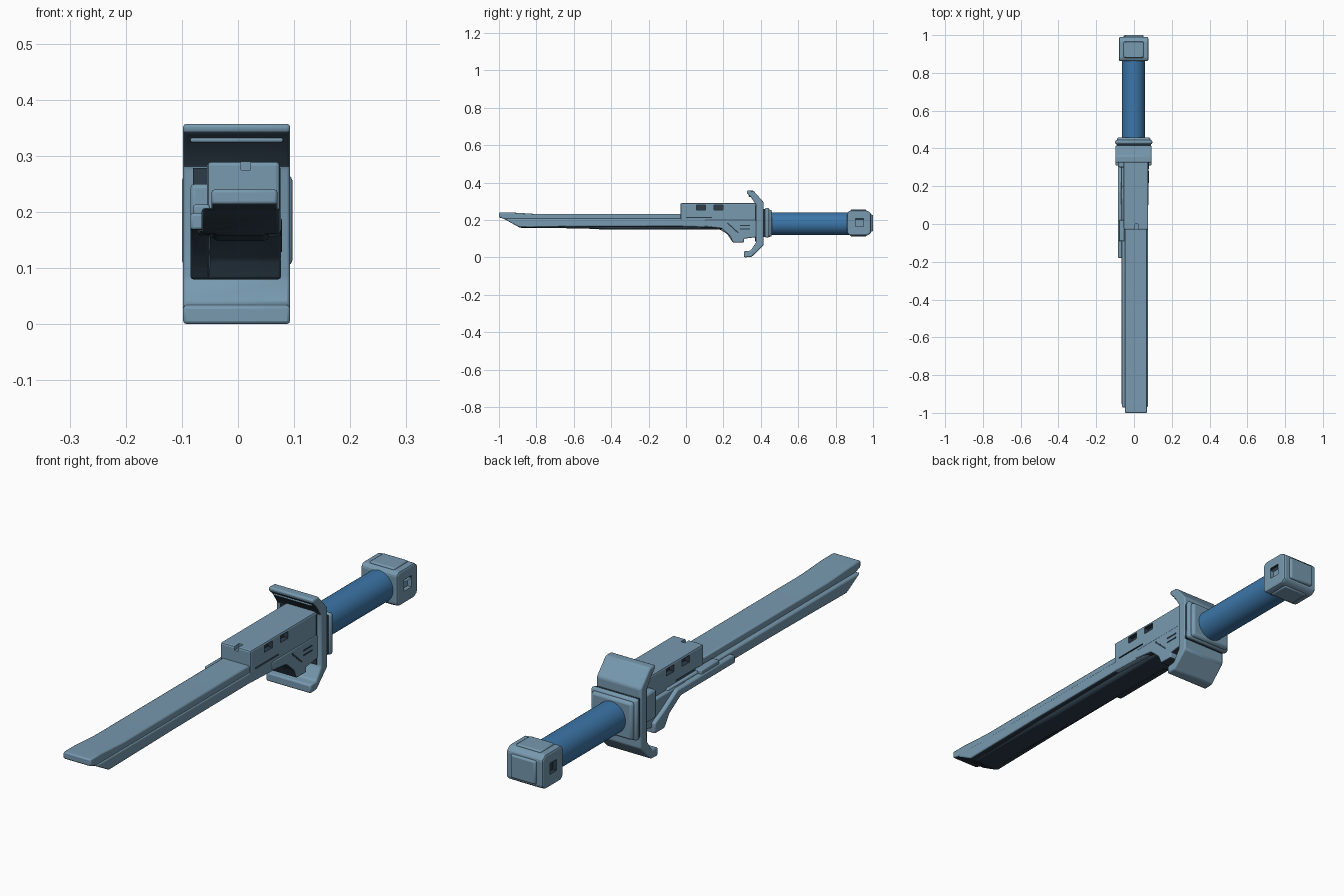
import bpy, bmesh, math
from mathutils import Vector, Matrix

cube = bpy.data.objects.get("Cube")
if cube:
    bpy.data.objects.remove(cube, do_unlink=True)


def material(name, rgb):
    m = bpy.data.materials.new(name)
    m.use_nodes = True
    m.diffuse_color = (*rgb, 1)
    m.node_tree.nodes["Principled BSDF"].inputs["Base Color"].default_value = (*rgb, 1)
    return m


STEEL = material("steel blue", (0.185, 0.32, 0.43))
GRIP = material("grip blue", (0.045, 0.18, 0.39))
DARK = material("dark slate", (0.025, 0.045, 0.065))


def underside(face):
    return face.normal.z < -0.3


def everywhere(face):
    return True


def finish(name, bm, mat=STEEL, bevel=0.0, cutters=(), dark=None):
    """Make the object; faces chosen by the dark rule get the dark material."""
    bmesh.ops.recalc_face_normals(bm, faces=bm.faces)
    for face in bm.faces:
        face.material_index = 1 if dark and dark(face) else 0
    mesh = bpy.data.meshes.new(name)
    bm.to_mesh(mesh)
    bm.free()
    mesh.materials.append(mat)
    mesh.materials.append(DARK)
    ob = bpy.data.objects.new(name, mesh)
    bpy.context.collection.objects.link(ob)
    if bevel:
        mod = ob.modifiers.new("Bevel", 'BEVEL')
        mod.width, mod.segments = bevel, 2
        mod.limit_method, mod.angle_limit = 'ANGLE', math.radians(25)
    for cut in cutters:
        mod = ob.modifiers.new("Cut", 'BOOLEAN')
        mod.object, mod.operation, mod.solver = cut, 'DIFFERENCE', 'EXACT'
    if not cutters:
        bpy.ops.object.select_all(action='DESELECT')
        ob.select_set(True)
        bpy.context.view_layer.objects.active = ob
        bpy.ops.object.shade_smooth_by_angle(angle=math.radians(35))
    return ob


def prism(name, outline, x0, x1, bevel=0.006, cutters=(), dark=None):
    """Side outline of (y, z) points pushed across x."""
    bm = bmesh.new()
    face = bm.faces.new([bm.verts.new((x0, y, z)) for y, z in outline])
    new = bmesh.ops.extrude_face_region(bm, geom=[face])["geom"]
    bmesh.ops.translate(bm, vec=(x1 - x0, 0, 0),
                        verts=[v for v in new if isinstance(v, bmesh.types.BMVert)])
    return finish(name, bm, STEEL, bevel, cutters, dark)


def box(name, lo, hi, bevel=0.006, dark=None, tilt=0.0):
    lo, hi = Vector(lo), Vector(hi)
    bm = bmesh.new()
    bmesh.ops.create_cube(bm, size=1)
    place = (Matrix.Translation((lo + hi) / 2) @ Matrix.Rotation(tilt, 4, 'X')
             @ Matrix.Diagonal((*(hi - lo), 1)))
    bmesh.ops.transform(bm, matrix=place, verts=bm.verts)
    return finish(name, bm, STEEL, bevel, (), dark)


def cutter(name, lo, hi, dark=everywhere):
    ob = box(name, lo, hi, 0, dark)
    ob.hide_render = True
    ob.hide_viewport = True
    ob.display_type = 'WIRE'
    return ob


# Blade: upper spine, wider middle layer, dark tapering edge below
prism("blade_spine", [(-1, 0.24), (-0.93, 0.24), (-0.8, 0.232), (0, 0.232), (0, 0.18),
                      (-0.86, 0.18), (-0.94, 0.195), (-1, 0.214)], -0.047, 0.07, 0.005,
      (), underside)
prism("blade_side_layer", [(-0.975, 0.207), (0.2, 0.207), (0.2, 0.167), (-0.5, 0.165),
                           (-0.89, 0.16)], -0.065, 0.075, 0.006, (), underside)
prism("blade_edge", [(-0.92, 0.18), (-0.89, 0.158), (-0.55, 0.155), (-0.42, 0.148),
                     (0.2, 0.15), (0.2, 0.18)], -0.045, 0.055, 0.01, (), everywhere)

# Housing with paired side slots, engraved lines and a front notch
cuts = [cutter("notch_cutter", (0.005, -0.05, 0.275), (0.022, 0.0, 0.31), None)]
for side, x in (("left", 0.075), ("right", -0.055)):
    for i, y in enumerate((0.08, 0.175)):
        cuts.append(cutter(f"slot_cutter_{side}_{i}", (x - 0.02, y - 0.024, 0.253),
                           (x + 0.02, y + 0.024, 0.28)))
    cuts.append(cutter(f"line_cutter_{side}", (x - 0.006, 0, 0.21), (x + 0.02, 0.14, 0.215)))
prism("housing", [(-0.03, 0.29), (0.39, 0.29), (0.39, 0.15), (-0.03, 0.165)],
      -0.055, 0.075, 0.007, cuts)

# Lower housing with dark vent and diagonal strips
prism("lower_housing", [(0.1, 0.2), (0.39, 0.2), (0.39, 0.11), (0.31, 0.1), (0.31, 0.08),
                        (0.25, 0.08), (0.235, 0.115), (0.19, 0.155), (0.1, 0.165)],
      -0.07, 0.077, 0.005, (), underside)
box("diagonal_strip", (0.073, 0.21, 0.155), (0.0785, 0.29, 0.161), 0, everywhere,
    math.radians(-42))
for i, z in enumerate((0.15, 0.168)):
    box(f"vent_strip_{i}", (0.073, 0.29, z), (0.0785, 0.342, z + 0.005), 0, everywhere)

# Side rail running forward from the guard, with a diagonal foot
prism("side_rail", [(-0.18, 0.198), (0.17, 0.198), (0.25, 0.15), (0.31, 0.12), (0.31, 0.08),
                    (0.25, 0.08), (0.22, 0.125), (0.15, 0.168), (-0.18, 0.168)],
      -0.085, -0.05, 0.005, (), underside)
box("rail_clip", (-0.08, -0.09, 0.19), (-0.05, 0.02, 0.213), 0.004)
box("side_block", (-0.085, 0.3, 0.14), (-0.04, 0.39, 0.25), 0.008)

# Guard with hooked ends; the inside of the upper hook is dark
prism("guard", [(0.325, 0.357), (0.36, 0.357), (0.415, 0.295), (0.415, 0.065), (0.35, 0.002),
                (0.31, 0), (0.31, 0.033), (0.345, 0.036), (0.375, 0.08), (0.375, 0.28),
                (0.347, 0.322), (0.325, 0.343)], -0.098, 0.093, 0.006, (),
      lambda f: f.calc_center_median().z > 0.27 and f.normal.z < -0.2)
box("guard_upper_trim", (-0.085, 0.335, 0.324), (0.08, 0.35, 0.332), 0.003)
box("guard_inner_plate", (-0.08, 0.37, 0.085), (0.076, 0.377, 0.278), 0, everywhere)

# Stepped collar behind a dark seam
box("collar_seam", (-0.093, 0.405, 0.11), (0.09, 0.43, 0.26), 0, everywhere)
box("collar", (-0.1, 0.422, 0.105), (0.097, 0.445, 0.265), 0.009)
box("collar_step", (-0.09, 0.43, 0.11), (0.087, 0.459, 0.255), 0.01)

# Handle
bm = bmesh.new()
bmesh.ops.create_cone(bm, cap_ends=True, segments=40, radius1=0.061, radius2=0.061, depth=0.44,
                      matrix=Matrix.Translation((-0.002, 0.66, 0.18))
                      @ Matrix.Rotation(math.pi / 2, 4, 'X'))
finish("handle", bm, GRIP)

# Pommel with a socket in each side and raised panels on top, bottom and back
sockets = [cutter("socket_cutter_left", (0.06, 0.905, 0.165), (0.095, 0.95, 0.2), None),
           cutter("socket_slit_cutter", (0.06, 0.905, 0.2), (0.095, 0.95, 0.209)),
           cutter("socket_cutter_right", (-0.095, 0.905, 0.165), (-0.065, 0.945, 0.208))]
prism("pommel", [(0.862, 0.24), (0.875, 0.25), (0.97, 0.25), (0.99, 0.235), (0.99, 0.13),
                 (0.97, 0.117), (0.875, 0.117), (0.862, 0.127)], -0.08, 0.076, 0.014, sockets)
box("pommel_top_panel", (-0.055, 0.88, 0.24), (0.051, 0.965, 0.256), 0.005)
box("pommel_bottom_panel", (-0.055, 0.88, 0.112), (0.051, 0.965, 0.125), 0.005)
box("pommel_back_panel", (-0.055, 0.98, 0.138), (0.051, 1.0, 0.228), 0.006)
